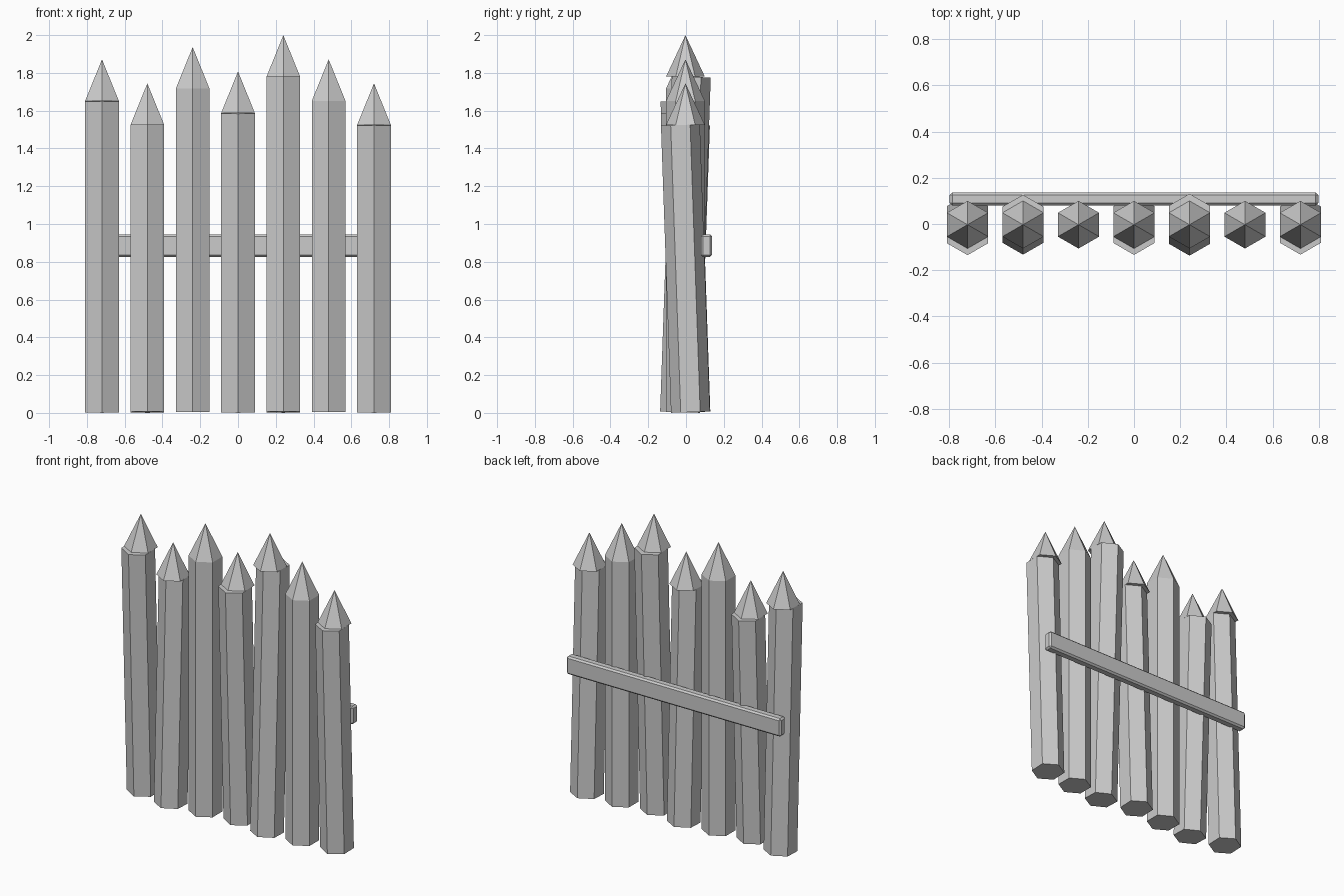
import bpy, math
from mathutils import Matrix

if "Cube" in bpy.data.objects:
    bpy.data.objects.remove(bpy.data.objects["Cube"])

grey = bpy.data.materials.new("plain grey")
grey.diffuse_color = (0.6, 0.6, 0.6, 1)
grey.use_nodes = True
grey.node_tree.nodes["Principled BSDF"].inputs["Base Color"].default_value = grey.diffuse_color

RADIUS, TIP, TILT = 0.103, 0.22, math.radians(2)
BASE = RADIUS * math.sin(TILT)   # lifts tilted posts onto the ground
POST_Y = -0.003


def cone(name, x, z, top_radius, height, tilt=0):
    """Six-sided prism or spike with corners facing front and back."""
    bpy.ops.mesh.primitive_cone_add(vertices=6, radius1=RADIUS, radius2=top_radius,
                                    depth=height, location=(x, POST_Y, z))
    ob = bpy.context.object
    ob.name = name
    # make sure a corner points along y
    if max(v.co.y for v in ob.data.vertices) < RADIUS * 0.95:
        ob.data.transform(Matrix.Rotation(math.radians(30), 4, 'Z'))
    ob.rotation_euler.x = tilt
    ob.data.materials.append(grey)


# posts with upright spikes; posts lean forward, back, straight in turn
heights = [1.648, 1.521, 1.713, 1.584, 1.776, 1.648, 1.521]
leans = [1, -1, 0]
for i, h in enumerate(heights):
    x = (i - 3) * 0.24
    cone(f"post_{i + 1}", x, BASE + h / 2, RADIUS, h, leans[i % 3] * TILT)
    cone(f"spike_{i + 1}", x, BASE + h + TIP / 2, 0, TIP)

# cross rail on the back, chamfered edges
bpy.ops.mesh.primitive_cube_add(size=1, location=(0, 0.108, 0.885))
rail = bpy.context.object
rail.name = "back_rail"
rail.data.transform(Matrix.Diagonal((1.594, 0.058, 0.121, 1)))
rail.data.materials.append(grey)
bevel = rail.modifiers.new("chamfer", 'BEVEL')
bevel.width = 0.011
bevel.segments = 1
